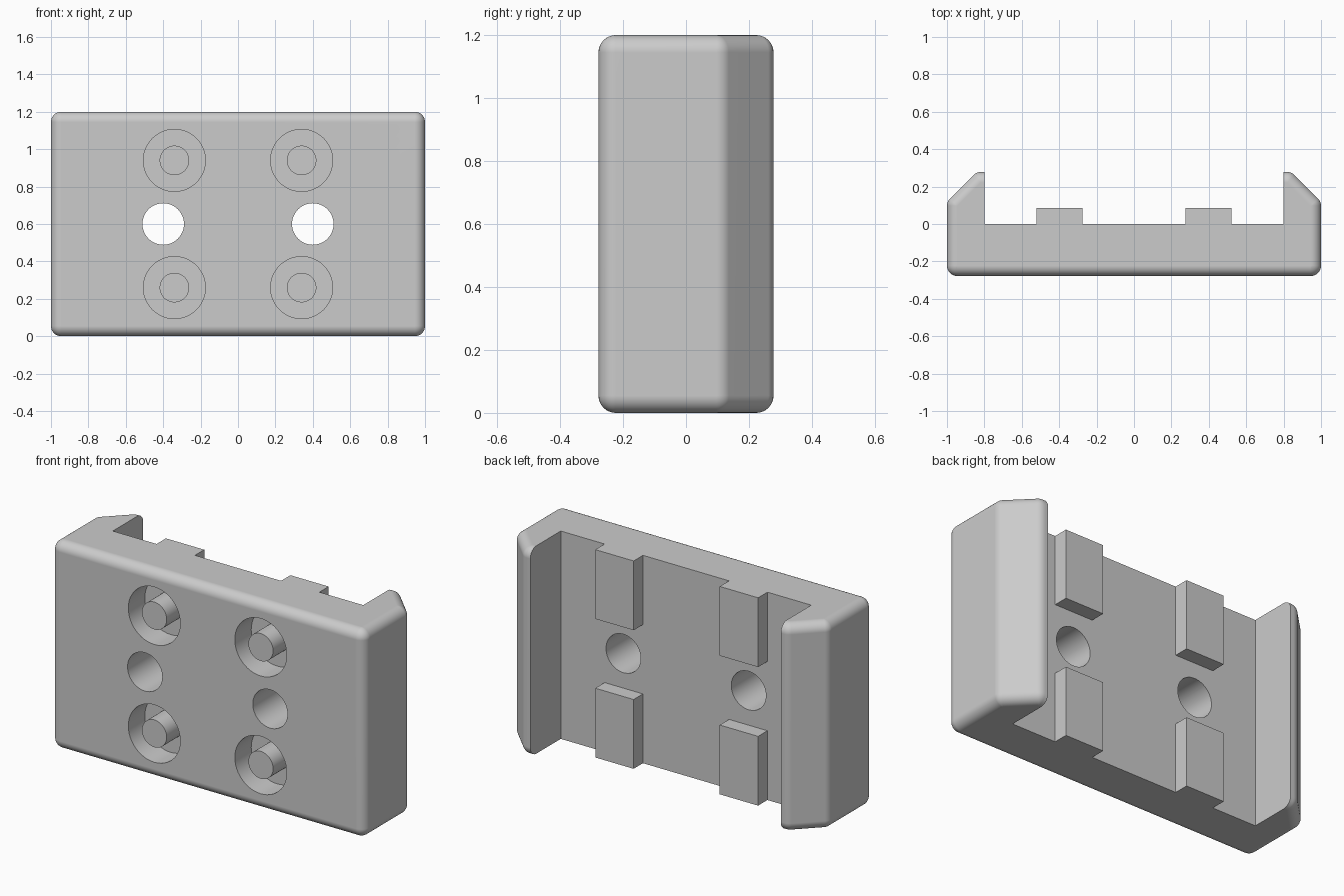
import bpy, bmesh, math
from mathutils import Matrix, Vector

if "Cube" in bpy.data.objects:
    bpy.data.objects.remove(bpy.data.objects["Cube"])

HALF_Y, HEIGHT, R = 0.278, 1.2, 0.055
grey = bpy.data.materials.new("plain grey")
grey.diffuse_color = (0.6, 0.6, 0.6, 1)
grey.use_nodes = True
grey.node_tree.nodes["Principled BSDF"].inputs["Base Color"].default_value = grey.diffuse_color


def finish(bm, name):
    bmesh.ops.recalc_face_normals(bm, faces=bm.faces)
    mesh = bpy.data.meshes.new(name)
    bm.to_mesh(mesh)
    bm.free()
    mesh.materials.append(grey)
    ob = bpy.data.objects.new(name, mesh)
    bpy.context.collection.objects.link(ob)
    return ob


def add_box(bm, lo, hi):
    lo, hi = Vector(lo), Vector(hi)
    m = Matrix.Translation((lo + hi) / 2) @ Matrix.Diagonal((*(hi - lo), 1))
    bmesh.ops.create_cube(bm, size=1, matrix=m)


def add_cylinder(bm, x, z, r, y0, y1):
    m = Matrix.Translation((x, (y0 + y1) / 2, z)) @ Matrix.Rotation(math.pi / 2, 4, 'X')
    bmesh.ops.create_cone(bm, cap_ends=True, segments=48, radius1=r, radius2=r,
                          depth=y1 - y0, matrix=m)


def smooth(ob):
    bpy.ops.object.select_all(action='DESELECT')
    ob.select_set(True)
    bpy.context.view_layer.objects.active = ob
    bpy.ops.object.shade_smooth_by_angle(angle=math.radians(30))


def cut(ob, cutter):
    cutter.hide_render = True
    mod = ob.modifiers.new("cut", 'BOOLEAN')
    mod.operation, mod.solver, mod.object = 'DIFFERENCE', 'EXACT', cutter
    bpy.context.view_layer.objects.active = ob
    bpy.ops.object.modifier_apply(modifier=mod.name)
    bpy.data.objects.remove(cutter)


# Body: hull of small spheres set in the corners of a back-chamfered block
chamfer = 1.12 - R * math.sqrt(2)          # inset chamfer line |x| + y
x_in, y_in = 1 - R, HALF_Y - R
corners = [(x_in, -y_in), (x_in, chamfer - x_in), (chamfer - y_in, y_in)]
bm = bmesh.new()
for side in (-1, 1):
    for cx, cy in corners:
        for cz in (R, HEIGHT - R):
            for i in range(32):
                for j in range(17):
                    a, b = i * math.pi / 16, (j - 8) * math.pi / 16
                    bm.verts.new((side * cx + R * math.cos(a) * math.cos(b),
                                  cy + R * math.sin(a) * math.cos(b),
                                  cz + R * math.sin(b)))
bmesh.ops.remove_doubles(bm, verts=bm.verts, dist=1e-5)
bmesh.ops.convex_hull(bm, input=bm.verts)
bmesh.ops.delete(bm, geom=[v for v in bm.verts if not v.link_faces], context='VERTS')
bmesh.ops.dissolve_limit(bm, angle_limit=math.radians(0.1),
                         verts=bm.verts, edges=bm.edges)
body = finish(bm, "body")

# Channel open to the back
bm = bmesh.new()
add_box(bm, (-0.8, 0, -0.1), (0.8, 0.5, HEIGHT + 0.1))
cut(body, finish(bm, "channel_cutter"))

# Through holes and round front recesses
FLOOR = -HALF_Y + 0.15
bm = bmesh.new()
for s in (-1, 1):
    add_cylinder(bm, s * 0.4, 0.6, 0.111, -0.5, 0.2)
    for z in (0.26, 0.94):
        add_cylinder(bm, s * 0.34, z, 0.166, -0.5, FLOOR)
cut(body, finish(bm, "hole_cutter"))
smooth(body)
wn = body.modifiers.new("flat face normals", 'WEIGHTED_NORMAL')
wn.keep_sharp = True

# Pins standing in the recesses, flush with the front
bm = bmesh.new()
for s in (-1, 1):
    for z in (0.26, 0.94):
        add_cylinder(bm, s * 0.34, z, 0.079, -HALF_Y, FLOOR)
smooth(finish(bm, "recess_pins"))

# Guide blocks on the channel floor
bm = bmesh.new()
for x0, x1 in ((-0.52, -0.275), (0.275, 0.52)):
    for z0, z1 in ((0, 0.4), (0.8, HEIGHT)):
        add_box(bm, (x0, 0, z0), (x1, 0.085, z1))
finish(bm, "guide_blocks")
